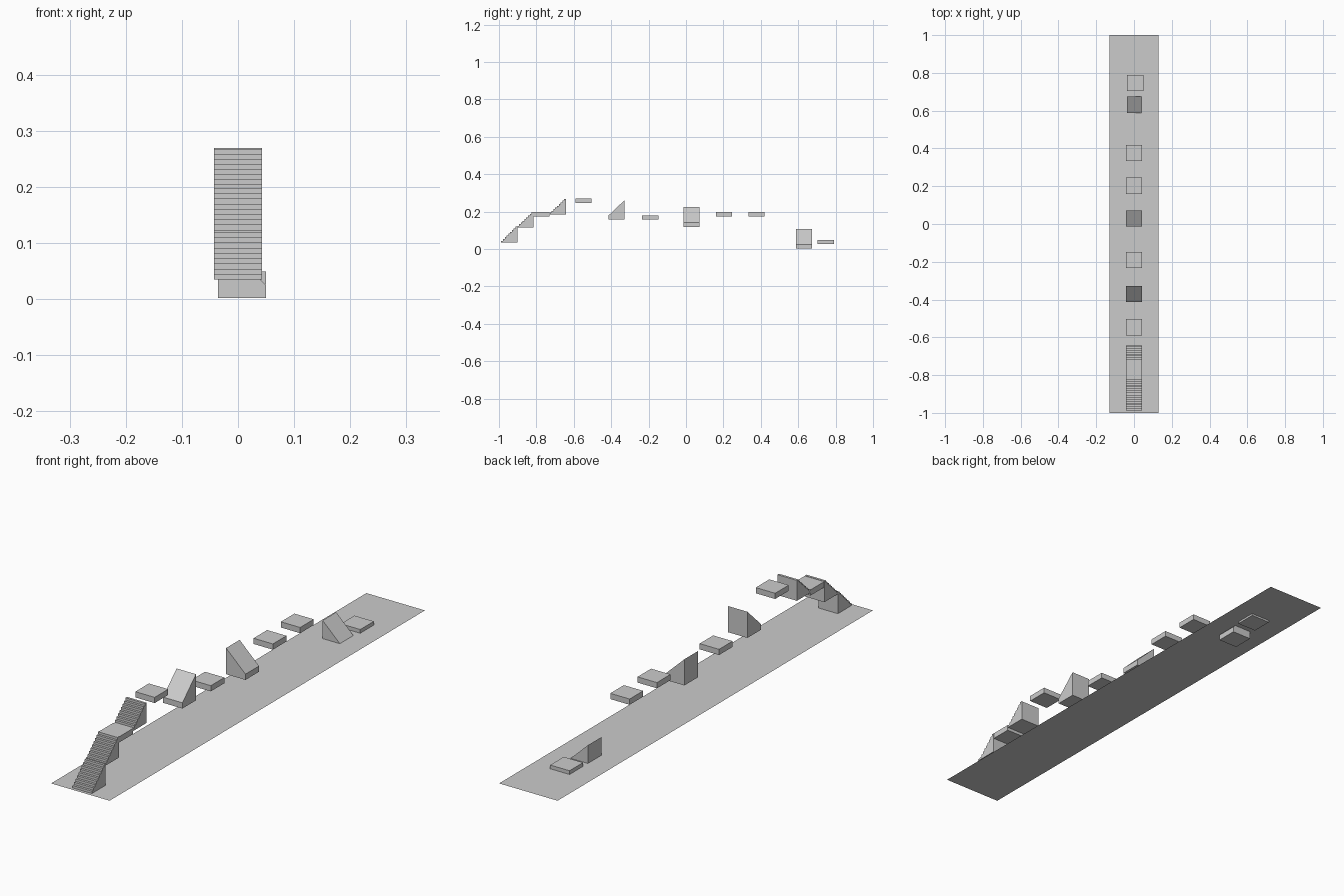
import bpy

if "Cube" in bpy.data.objects:
    bpy.data.objects.remove(bpy.data.objects["Cube"])

W = 0.086      # block footprint
SLAB = 0.023   # slab thickness
WEDGE = 0.105  # wedge height


def prism(name, profile, axis, start, depth):
    """Extrude a 2D (horizontal, z) profile along the x or y axis."""
    def pt(u, z, d):
        return (d, u, z) if axis == 'x' else (u, d, z)
    n = len(profile)
    verts = [pt(u, z, start) for u, z in profile]
    verts += [pt(u, z, start + depth) for u, z in profile]
    faces = [tuple(range(n))[::-1], tuple(range(n, 2 * n))]
    faces += [(i, (i + 1) % n, n + (i + 1) % n, n + i) for i in range(n)]
    if axis == 'y':
        faces = [f[::-1] for f in faces]
    me = bpy.data.meshes.new(name)
    me.from_pydata(verts, [], faces)
    me.update()
    ob = bpy.data.objects.new(name, me)
    bpy.context.collection.objects.link(ob)
    return ob


def slab(name, y, z, x=0.0):
    prism(name, [(y, z), (y + W, z), (y + W, z + SLAB), (y, z + SLAB)],
          'x', x - W / 2, W)


def stairs(name, y, z, height, steps=9):
    # solid staircase rising towards the back
    profile = [(y + W, z), ]
    profile += [(y + W, z + height)]
    for i in reversed(range(steps)):
        u = y + W * i / steps
        profile += [(u, z + height * (i + 1) / steps), (u, z + height * i / steps)]
    prism(name, profile[::-1], 'x', -W / 2, W)


def ramp_profile(low, high, z):
    # tall on the 'high' side, short lip on the 'low' side
    pts = [(low, z), (high, z), (high, z + WEDGE), (low, z + SLAB)]
    return pts if low < high else pts[::-1]


# floor strip
bpy.ops.mesh.primitive_plane_add(size=1, location=(0, 0, 0.034))
floor = bpy.context.object
floor.name = "floor_strip"
for v in floor.data.vertices:
    v.co.x *= 0.26
    v.co.y *= 2.0

# staircases
stairs("stairs_lower", -0.988, 0.035, 0.085)
stairs("stairs_middle", -0.902, 0.114, 0.084)
stairs("stairs_upper", -0.728, 0.186, 0.082)

# slabs
slab("landing", -0.815, 0.174)
for i, (y, z, x) in enumerate([(-0.59, 0.246, 0), (-0.234, 0.157, 0),
                               (0.16, 0.174, 0), (0.333, 0.174, 0),
                               (0.704, 0.026, 0.007)]):
    slab(f"slab_{i + 1}", y, z, x)

# ramp rising along the track
prism("ramp_forward", ramp_profile(-0.414, -0.328, 0.157), 'x', -W / 2, W)

# ramps tilted sideways, tall on the left
prism("ramp_side_high", ramp_profile(W / 2, -W / 2, 0.119), 'y', -0.014, W)
prism("ramp_side_low", ramp_profile(0.007 + W / 2, 0.007 - W / 2, 0.002),
      'y', 0.588, W)
